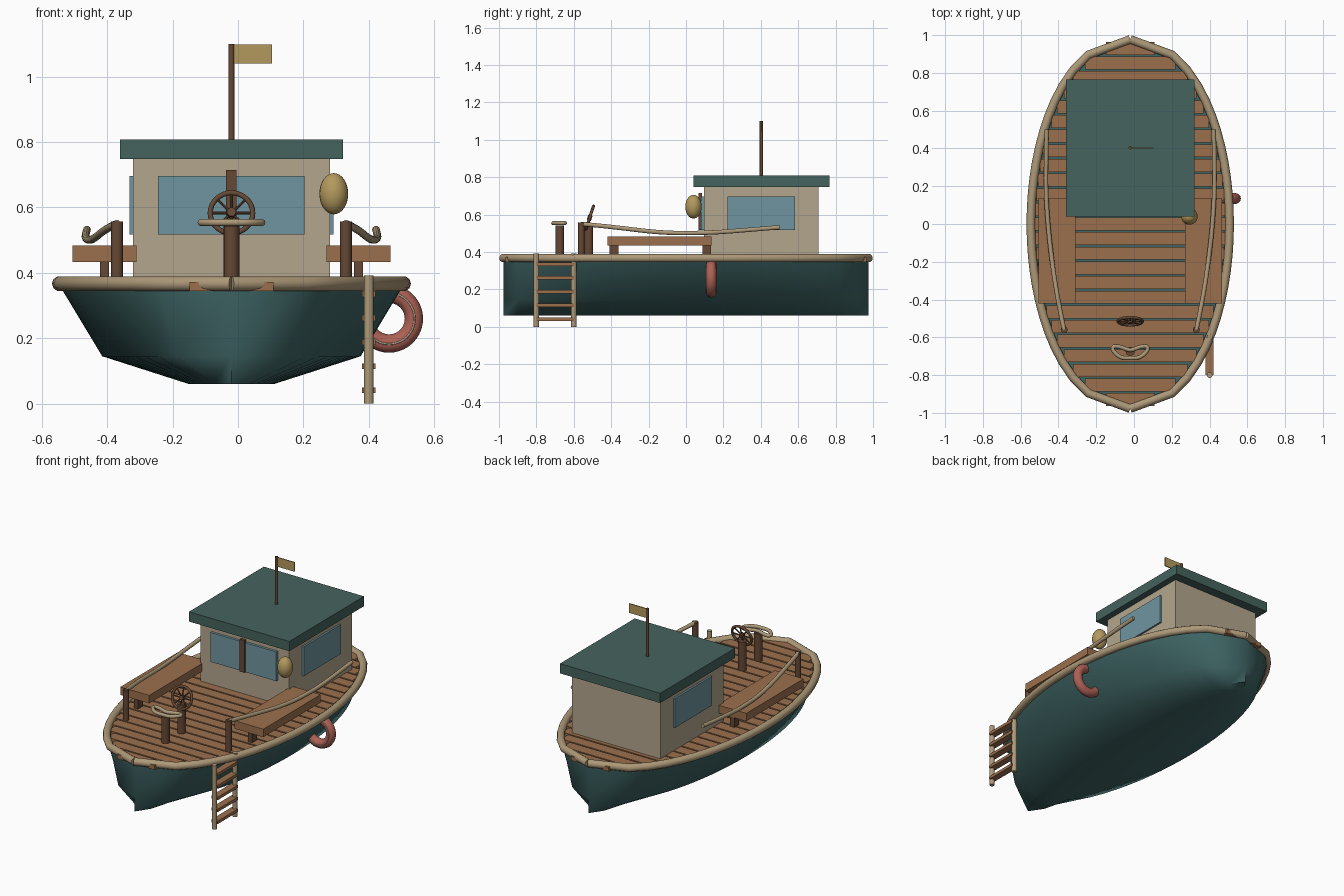
import bpy, bmesh, math
from mathutils import Vector, Matrix

if "Cube" in bpy.data.objects:
    bpy.data.objects.remove(bpy.data.objects["Cube"])

CX = -0.02  # boat centreline


def mat(name, *rgb):
    m = bpy.data.materials.new(name)
    m.diffuse_color = (*rgb, 1)
    m.use_nodes = True
    m.node_tree.nodes["Principled BSDF"].inputs["Base Color"].default_value = m.diffuse_color
    return m


TEAL = mat("teal", .05, .13, .13)
ROOF = mat("roof_teal", .06, .125, .11)
WOOD = mat("wood", .33, .16, .075)
DARK = mat("dark_wood", .13, .065, .035)
CREAM = mat("cream", .45, .38, .27)
ROPE = mat("rope", .42, .32, .19)
GLASS = mat("glass", .16, .30, .35)
GOLD = mat("gold", .45, .32, .11)
RED = mat("red", .42, .12, .09)


def finish(name, m, smooth=None):
    o = bpy.context.object
    o.name = name
    o.data.materials.append(m)
    if smooth:
        bpy.ops.object.shade_smooth_by_angle(angle=math.radians(smooth))
    return o


def box(name, m, x0, x1, y0, y1, z0, z1):
    bpy.ops.mesh.primitive_cube_add(size=1, location=((x0 + x1) / 2, (y0 + y1) / 2, (z0 + z1) / 2))
    bpy.context.object.scale = (x1 - x0, y1 - y0, z1 - z0)
    bpy.ops.object.transform_apply(location=False, rotation=False)
    return finish(name, m)


def rod(name, m, a, b, r, n=16):
    a, b = Vector(a), Vector(b)
    bpy.ops.mesh.primitive_cylinder_add(vertices=n, radius=r, depth=(b - a).length, location=(a + b) / 2)
    bpy.context.object.rotation_euler = (b - a).to_track_quat('Z', 'Y').to_euler()
    return finish(name, m, 40)


def ring(name, m, loc, R, r, tilt=90, n=40):
    bpy.ops.mesh.primitive_torus_add(major_segments=n, minor_segments=12, major_radius=R, minor_radius=r,
                                     location=loc, rotation=(math.radians(tilt), 0, 0))
    return finish(name, m, 60)


def tube(name, m, pts, r, kind='POLY', cyclic=False):
    c = bpy.data.curves.new(name, 'CURVE')
    c.dimensions = '3D'
    c.bevel_depth, c.bevel_resolution, c.use_fill_caps = r, 3, True
    s = c.splines.new(kind)
    s.points.add(len(pts) - 1)
    for p, q in zip(s.points, pts):
        p.co = (*q, 1)
    s.use_cyclic_u = cyclic
    if kind == 'NURBS':
        s.order_u, s.use_endpoint_u, s.resolution_u = 3, not cyclic, 6
    o = bpy.data.objects.new(name, c)
    bpy.context.collection.objects.link(o)
    bpy.ops.object.select_all(action='DESELECT')
    o.select_set(True)
    bpy.context.view_layer.objects.active = o
    bpy.ops.object.convert(target='MESH')
    return finish(name, m, 60)


def width(t):  # plan shape of the hull, 0 at the ends
    return max(0, 1 - t * t) ** .47


# hull: double-ended, chined section lofted along y
N, L = 24, .977
section = [(-1, .352), (-.76, .145), (-.25, .06), (.25, .06), (.76, .145), (1, .352)]
bm = bmesh.new()
rows = []
for i in range(N + 1):
    t = -1 + 2 * i / N
    rows.append([bm.verts.new((CX + .52 * width(t) * f, L * t, z)) for f, z in section])
for a, b in zip(rows, rows[1:]):
    for j in range(6):
        k = (j + 1) % 6
        bm.faces.new((a[j], a[k], b[k], b[j]))
bmesh.ops.remove_doubles(bm, verts=bm.verts, dist=1e-5)
bmesh.ops.recalc_face_normals(bm, faces=bm.faces)
me = bpy.data.meshes.new("hull")
bm.to_mesh(me)
bm.free()
hull = bpy.data.objects.new("hull", me)
bpy.context.collection.objects.link(hull)
bpy.ops.object.select_all(action='DESELECT')
hull.select_set(True)
bpy.context.view_layer.objects.active = hull
finish("hull", TEAL, 55)

# deck planks
for i in range(25):
    y = (i - 12) * .0775
    w = .505 * width(min(1, (abs(y) + .02) / L))
    box("deck_plank", WOOD, CX - w, CX + w, y - .034, y + .034, .345, .372)

# gunwale rail, one tube per side
for s in (-1, 1):
    tube("gunwale_rail", ROPE,
         [(CX + s * .526 * width(-1 + 2 * i / N), L * (-1 + 2 * i / N), .367) for i in range(N + 1)], .023)

# cabin, roof and windows
box("cabin", CREAM, CX - .301, CX + .301, .095, .708, .36, .75)
box("roof", ROOF, CX - .341, CX + .341, .04, .766, .748, .808)
box("front_window", GLASS, CX - .224, CX + .224, .08, .1, .517, .697)
box("window_post", DARK, CX - .016, CX + .016, .068, .085, .517, .715)
for s in (-1, 1):
    a, b = sorted((CX + s * .295, CX + s * .312))
    box("side_window", GLASS, a, b, .222, .582, .517, .697)

# mast and flag
rod("mast", DARK, (CX, .403, .8), (CX, .403, 1.1), .009)
box("flag", GOLD, CX + .006, .104, .4, .406, 1.041, 1.098)

# benches, rail posts and rope handrails on both sides
for s in (-1, 1):
    c = CX + s * .388
    box("bench_seat", WOOD, c - .098, c + .098, -.42, .137, .434, .483)
    for y in (-.385, .11):
        box("bench_leg", DARK, c - .014, c + .014, y - .023, y + .023, .365, .436)
    rod("rail_post", DARK, (CX + s * .35, -.56, .365), (CX + s * .35, -.56, .557), .018)
    path = [(.35, -.56, .55), (.385, -.4, .535), (.425, -.12, .5), (.445, .12, .502), (.447, .3, .515), (.442, .5, .532)]
    tube("rope_handrail", ROPE, [(CX + s * x, y, z) for x, y, z in path], .012, 'NURBS')

# helm post and steering wheel
rod("helm_post", DARK, (CX, -.52, .365), (CX, -.52, .55), .024)
hub, tilt = Vector((CX, -.515, .583)), 72
ring("wheel_rim", DARK, hub, .065, .008, tilt, 32)
spin = Matrix.Rotation(math.radians(tilt), 3, 'X')
rod("wheel_hub", DARK, hub - spin @ Vector((0, 0, .012)), hub + spin @ Vector((0, 0, .012)), .014)
for k in range(4):
    d = spin @ Vector((math.cos(k * math.pi / 4), math.sin(k * math.pi / 4), 0)) * .065
    rod("wheel_spoke", DARK, hub - d, hub + d, .004, 8)

# mooring post with rope loop
rod("mooring_post", DARK, (CX, -.675, .365), (CX, -.675, .542), .024)
loop = [(0, -.672), (.05, -.65), (.09, -.645), (.095, -.67), (.05, -.71), (0, -.71)]
loop += [(-x, y) for x, y in loop[4:0:-1]]
tube("rope_loop", ROPE, [(CX + x, y, .554) for x, y in loop], .011, 'NURBS', True)

# hanging float on the cabin corner
bpy.ops.mesh.primitive_uv_sphere_add(segments=24, ring_count=16, radius=1, location=(.293, .04, .642))
bpy.context.object.scale = (.044, .044, .063)
finish("float", GOLD, 60)

# life ring over the side
ring("life_ring", RED, (.462, .135, .26), .076, .028)
ring("life_ring_line", CREAM, (.462, .108, .26), .078, .003)

# boarding ladder
for y in (-.8, -.6):
    rod("ladder_rail", ROPE, (.4, y, 0), (.4, y, .392), .015)
for i in range(5):
    z = .041 + i * .0735
    box("ladder_rung", WOOD, .379, .421, -.8, -.6, z - .009, z + .009)
